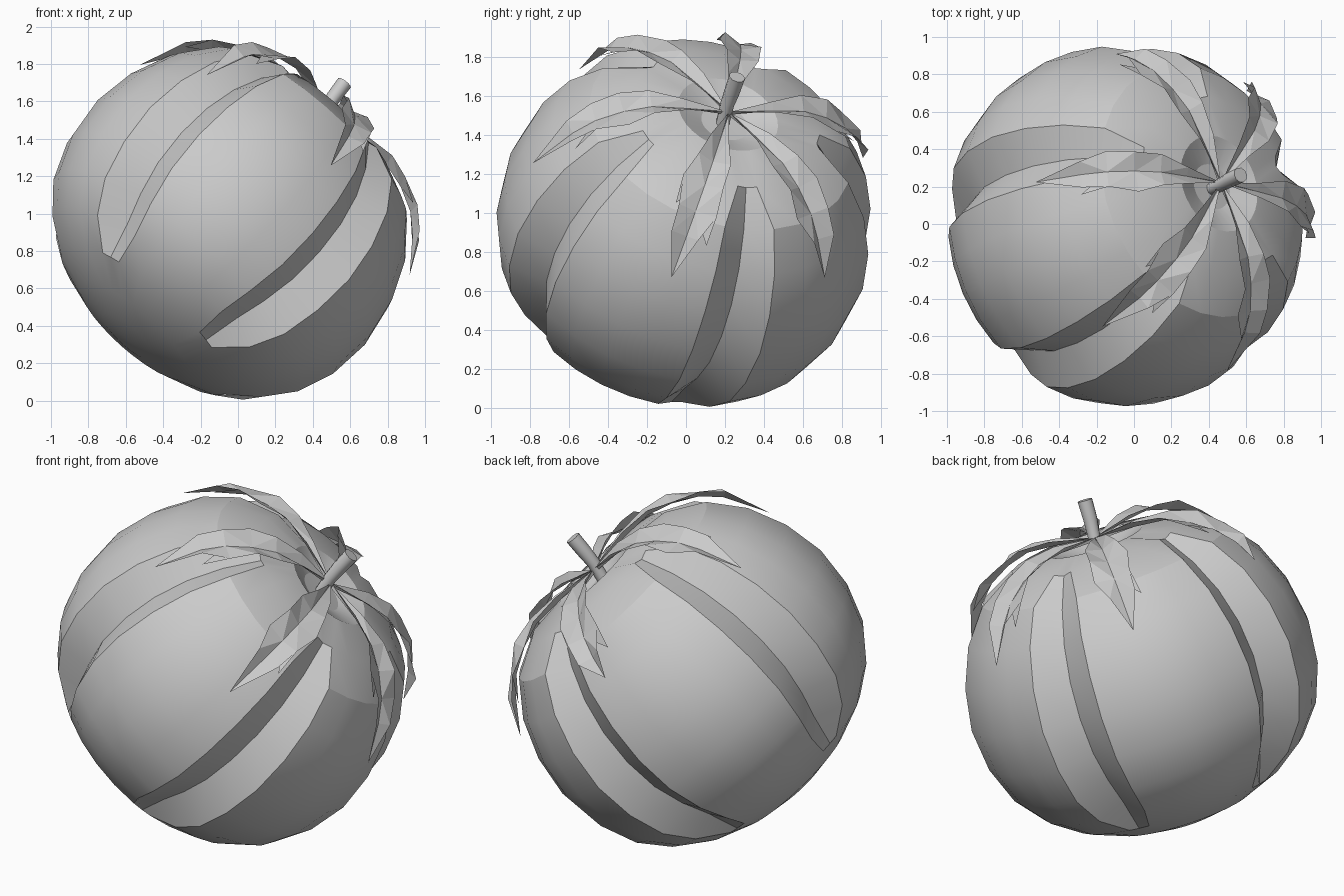
import bpy, bmesh, math
from mathutils import Vector, Matrix

if "Cube" in bpy.data.objects:
    bpy.data.objects.remove(bpy.data.objects["Cube"], do_unlink=True)

# One plain colour for everything
grey = bpy.data.materials.new("plain_grey")
grey.use_nodes = True
COLOUR = (0.6, 0.6, 0.6, 1)
grey.diffuse_color = COLOUR
grey.node_tree.nodes["Principled BSDF"].inputs["Base Color"].default_value = COLOUR

# Tilted frame of the fruit: its axis leans towards +x and a little to +y
CENTRE = Vector((-0.04, 0.0, 0.95))
N = Vector((0.64, 0.28, 0.72)).normalized()
U = (Vector((1, 0, 0)) - N * N.x).normalized()
V = N.cross(U)
FRAME = Matrix.Translation(CENTRE) @ Matrix((U, V, N)).transposed().to_4x4()


def polar(colat, lon, rad):
    """Point in the tilted frame from angles in degrees."""
    a, b = math.radians(colat), math.radians(lon)
    return FRAME @ Vector((rad * math.sin(a) * math.cos(b),
                           rad * math.sin(a) * math.sin(b),
                           rad * math.cos(a)))


def finish(bm, name, smooth_angle=None):
    mesh = bpy.data.meshes.new(name)
    bm.to_mesh(mesh)
    bm.free()
    mesh.materials.append(grey)
    ob = bpy.data.objects.new(name, mesh)
    bpy.context.collection.objects.link(ob)
    if smooth_angle:
        bpy.ops.object.select_all(action='DESELECT')
        ob.select_set(True)
        bpy.context.view_layer.objects.active = ob
        bpy.ops.object.shade_smooth_by_angle(angle=math.radians(smooth_angle))


# Fruit body: rings of (colatitude, radius, groove depth, groove half-width)
RINGS = [(10, 0.725, 0, 11), (19, 0.82, 0, 11), (34, 0.895, 0.02, 6), (48, 0.945, 0.09, 11),
         (62, 0.955, 0.11, 11), (76, 0.96, 0.12, 11), (90, 0.97, 0.13, 11),
         (104, 0.975, 0.13, 11), (117, 0.975, 0.13, 11.5), (129, 0.955, 0.10, 11),
         (141, 0.925, 0.0, 6), (155, 0.89, 0, 10), (168, 0.87, 0, 11)]
VALLEYS = [27, 102, 175, 246, 317]


def ring(bm, colat, rad, depth, lip):
    """Five lobes: a valley vertex, then five vertices from lip to lip."""
    verts = []
    for start, end in zip(VALLEYS, VALLEYS[1:] + [VALLEYS[0] + 360]):
        verts.append(bm.verts.new(polar(colat, start, rad - depth)))
        step = (end - start - 2 * lip) / 4
        verts += [bm.verts.new(polar(colat, start + lip + step * k, rad)) for k in range(5)]
    return verts


bm = bmesh.new()
rows = [ring(bm, *spec) for spec in RINGS]
top = bm.verts.new(polar(0, 0, 0.71))
bottom = bm.verts.new(polar(180, 0, 0.865))
count = len(rows[0])
for j in range(count):
    k = (j + 1) % count
    bm.faces.new((top, rows[0][j], rows[0][k]))
    bm.faces.new((bottom, rows[-1][k], rows[-1][j]))
    for a, b in zip(rows, rows[1:]):
        bm.faces.new((a[j], b[j], b[k], a[k]))
bmesh.ops.recalc_face_normals(bm, faces=bm.faces)
finish(bm, "fruit_body", 21)

# Sepals: stations of (colatitude, rib radius, left width, right width, left lift, right lift)
STATIONS = [(1, 0.775, 0.015, 0.015, 0.02, 0.02), (17, 0.835, 0.05, 0.04, 0.04, 0.03),
            (28, 0.90, 0.08, 0.09, 0.04, 0.03), (37, 0.935, 0.12, 0.09, 0.03, 0.05),
            (46, 0.965, 0.09, 0.11, 0.04, 0.02), (54, 0.975, 0.08, 0.06, 0.04, 0.04)]
# Sepals: longitude, tip colatitude, tip radius, side on which it is wider
SEPALS = [(2, 67, 1.0, 1), (57, 66, 1.0, -1), (122, 62, 0.97, 1),
          (186, 69, 1.0, -1), (241, 70, 0.97, 1), (296, 70, 1.0, -1)]


def sepal(index, lon, tip_colat, tip_rad, side):
    bm = bmesh.new()
    strips = []
    for colat, rad, left, right, lift_l, lift_r in STATIONS:
        if side < 0:
            left, right, lift_l, lift_r = right, left, lift_r, lift_l
        around = math.sin(math.radians(max(colat, 8))) * rad
        dl, dr = (math.degrees(w / around) for w in (left, right))
        strips.append([bm.verts.new(polar(colat, lon - dl, rad + lift_l)),
                       bm.verts.new(polar(colat, lon, rad)),
                       bm.verts.new(polar(colat, lon + dr, rad + lift_r))])
    tip = bm.verts.new(polar(tip_colat, lon, tip_rad))
    for a, b in zip(strips, strips[1:]):
        for s in (0, 1):
            bm.faces.new((a[s], b[s], b[s + 1], a[s + 1]))
    for s in (0, 1):
        bm.faces.new((strips[-1][s], tip, strips[-1][s + 1]))
    # Short pointed side lobes branching from the broad part
    for s, at, turn in ((0, 3, -9), (2, 4, 8)):
        point = bm.verts.new(polar(STATIONS[at][0] + 9, lon + turn, 0.985))
        corner, rib = strips[at][s], strips[at][1]
        bm.faces.new((corner, point, rib) if s == 0 else (rib, point, corner))
    bmesh.ops.triangulate(bm, faces=bm.faces)
    finish(bm, f"sepal_{index}")


for i, spec in enumerate(SEPALS, 1):
    sepal(i, *spec)

# Stem: bent tube with a flat cut end
PATH = [(0.41, 0.185, 1.45), (0.47, 0.212, 1.56), (0.51, 0.235, 1.62), (0.57, 0.262, 1.70)]
RADII = [0.035, 0.036, 0.04, 0.042]
bm = bmesh.new()
points = [Vector(p) for p in PATH]
loops = []
for i, p in enumerate(points):
    along = points[min(i + 1, 3)] - points[max(i - 1, 0)]
    turn = along.to_track_quat('Z', 'Y')
    loops.append([bm.verts.new(p + turn @ Vector((RADII[i] * math.cos(t * math.tau / 10),
                                                  RADII[i] * math.sin(t * math.tau / 10), 0)))
                  for t in range(10)])
for a, b in zip(loops, loops[1:]):
    for t in range(10):
        bm.faces.new((a[t], a[(t + 1) % 10], b[(t + 1) % 10], b[t]))
bm.faces.new(loops[-1])
bm.faces.new(loops[0][::-1])
finish(bm, "stem", 40)
